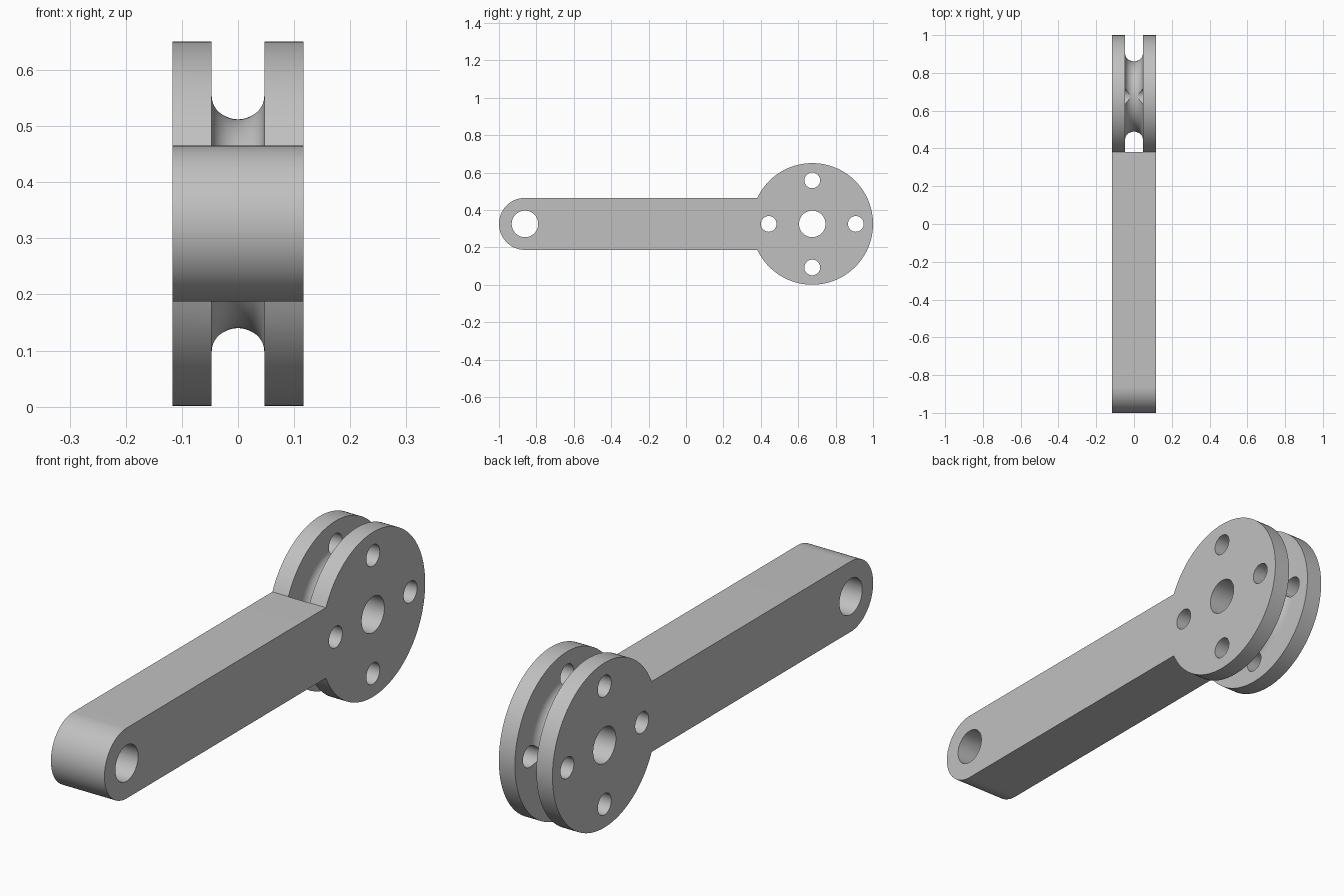
import bpy, bmesh
from math import sin, cos, pi, asin, sqrt
from mathutils import Matrix, Vector

cube = bpy.data.objects.get("Cube")
if cube:
    bpy.data.objects.remove(cube, do_unlink=True)

MID_Z = 0.326            # height of the long axis
HALF_W = 0.117           # half thickness in x
WHEEL_Y, WHEEL_R = 0.675, 0.325
EYE_Y, ARM_R = -0.861, 0.139
GROOVE_R, GROOVE_W = 0.186, 0.047

grey = bpy.data.materials.new("plain grey")
grey.use_nodes = True
colour = (0.53, 0.53, 0.53, 1)
grey.diffuse_color = colour
grey.node_tree.nodes["Principled BSDF"].inputs["Base Color"].default_value = colour


def make_object(name, bm):
    bmesh.ops.recalc_face_normals(bm, faces=bm.faces)
    mesh = bpy.data.meshes.new(name)
    bm.to_mesh(mesh)
    bm.free()
    mesh.materials.append(grey)
    obj = bpy.data.objects.new(name, mesh)
    bpy.context.collection.objects.link(obj)
    return obj


def arc(cy, radius, start, end, steps):
    angles = [start + (end - start) * i / steps for i in range(steps + 1)]
    return [(cy + radius * cos(a), MID_Z + radius * sin(a)) for a in angles]


# Lever body: round wheel and round-ended arm as one extruded outline
join = pi - asin(ARM_R / WHEEL_R)
outline = arc(WHEEL_Y, WHEEL_R, -join, join, 120)
outline += arc(EYE_Y, ARM_R, pi / 2, 3 * pi / 2, 48)
bm = bmesh.new()
face = bm.faces.new([bm.verts.new((-HALF_W, y, z)) for y, z in outline])
side = bmesh.ops.extrude_face_region(bm, geom=[face])
moved = [v for v in side["geom"] if isinstance(v, bmesh.types.BMVert)]
bmesh.ops.translate(bm, verts=moved, vec=(2 * HALF_W, 0, 0))
body = make_object("lever_body", bm)

# Round-bottomed groove swept around the wheel
bm = bmesh.new()
rim = WHEEL_R + 0.001
profile = [(-GROOVE_W * cos(pi * i / 20), GROOVE_R + GROOVE_W * (1 - sin(pi * i / 20)))
           for i in range(21)]
profile += [(GROOVE_W, rim), (-GROOVE_W, rim)]
ring = [bm.verts.new((x, WHEEL_Y, MID_Z + r)) for x, r in profile]
edges = [bm.edges.new((ring[i - 1], ring[i])) for i in range(len(ring))]
bmesh.ops.spin(bm, geom=ring + edges, cent=(0, WHEEL_Y, MID_Z), axis=(1, 0, 0),
               angle=2 * pi, steps=120)
bmesh.ops.remove_doubles(bm, verts=bm.verts, dist=0.0001)
groove = make_object("groove_cutter", bm)

# Bores: arm eye, wheel centre and four small holes around it
bm = bmesh.new()
bores = [(EYE_Y, 0, 0.071), (WHEEL_Y, 0, 0.071)]
for k in range(4):
    a = k * pi / 2
    bores.append((WHEEL_Y + 0.233 * cos(a), 0.233 * sin(a), 0.042))
for y, dz, radius in bores:
    place = Matrix.Translation(Vector((0, y, MID_Z + dz))) @ Matrix.Rotation(pi / 2, 4, 'Y')
    bmesh.ops.create_cone(bm, cap_ends=True, segments=48, radius1=radius,
                          radius2=radius, depth=0.4, matrix=place)
holes = make_object("hole_cutter", bm)

# Cut the body, then drop the cutters
bpy.ops.object.select_all(action='DESELECT')
bpy.context.view_layer.objects.active = body
body.select_set(True)
for cutter in (groove, holes):
    cutter.hide_render = True
    mod = body.modifiers.new(cutter.name, 'BOOLEAN')
    mod.operation = 'DIFFERENCE'
    mod.solver = 'EXACT'
    mod.object = cutter
    bpy.ops.object.modifier_apply(modifier=mod.name)
    bpy.data.objects.remove(cutter, do_unlink=True)

bpy.ops.object.shade_smooth_by_angle(angle=pi / 6)
